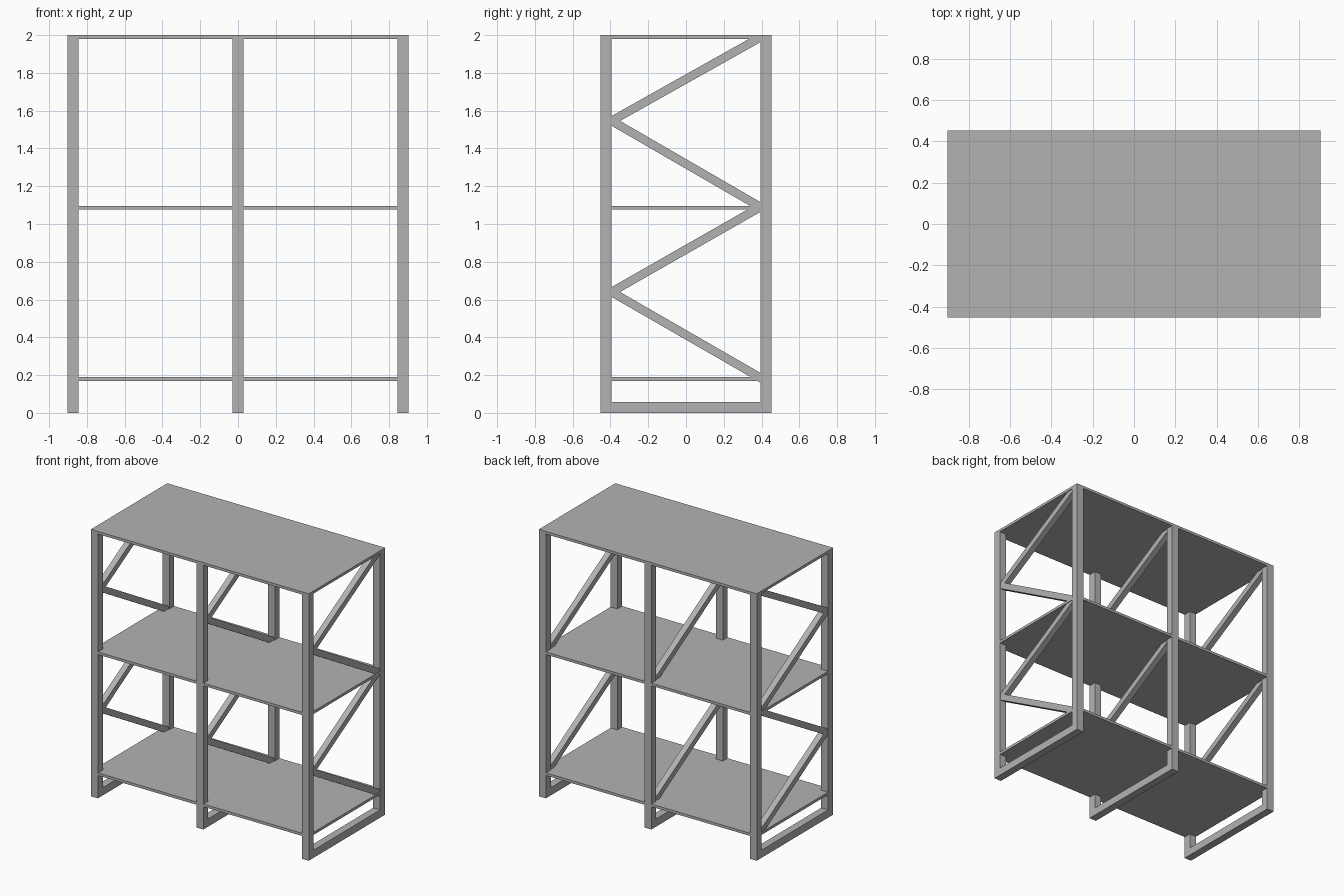
import bpy
from math import atan2, hypot
from mathutils import Matrix, Vector

cube = bpy.data.objects.get("Cube")
if cube:
    bpy.data.objects.remove(cube, do_unlink=True)

# Overall sizes
HALF_X, HALF_Y, HEIGHT = 0.903, 0.452, 2.0
POST, BRACE, DECK = 0.058, 0.045, 0.02
INNER_Y = HALF_Y - POST

steel = bpy.data.materials.new("grey steel")
steel.use_nodes = True
GREY = (0.45, 0.45, 0.45, 1)
steel.diffuse_color = GREY
steel.node_tree.nodes["Principled BSDF"].inputs["Base Color"].default_value = GREY


def add_mesh(name, verts, faces):
    mesh = bpy.data.meshes.new(name)
    mesh.from_pydata(verts, [], faces)
    mesh.materials.append(steel)
    obj = bpy.data.objects.new(name, mesh)
    bpy.context.collection.objects.link(obj)
    return obj


def prism(name, profile, x, width):
    """Extrude a counter-clockwise (y, z) outline along x, centred on x."""
    n = len(profile)
    verts = [(x + s * width / 2, y, z) for s in (-1, 1) for y, z in profile]
    faces = [tuple(reversed(range(n))), tuple(range(n, 2 * n))]
    faces += [(i, (i + 1) % n, n + (i + 1) % n, n + i) for i in range(n)]
    return add_mesh(name, verts, faces)


def beam(name, x, width, y0, y1, z0, z1):
    return prism(name, [(y0, z0), (y1, z0), (y1, z1), (y0, z1)], x, width)


def brace(name, x, front_z, back_z):
    """Diagonal with ends cut upright against the posts."""
    rise = back_z - front_z
    half = BRACE / 2 * hypot(2 * INNER_Y, rise) / (2 * INNER_Y)
    low_back, high_back = back_z - half, back_z + half
    outline = [(-INNER_Y, front_z - half), (INNER_Y, low_back)]
    # Trim the top end flat where it meets the underside of the top shelf
    roof = HEIGHT - DECK
    if high_back > roof:
        y_cut = INNER_Y - (high_back - roof) / rise * 2 * INNER_Y
        outline += [(INNER_Y, roof), (y_cut, roof)]
    else:
        outline.append((INNER_Y, high_back))
    outline.append((-INNER_Y, front_z + half))
    return prism(name, outline, x, BRACE)


# Three upright frames: posts, foot rail and zigzag braces
zigzag = [0.186, 0.64, 1.09, 1.546, 1.988]
for side, x in (("right", POST / 2 - HALF_X), ("middle", 0), ("left", HALF_X - POST / 2)):
    beam(f"{side}_front_post", x, POST, -HALF_Y, -INNER_Y, 0, HEIGHT - DECK)
    beam(f"{side}_back_post", x, POST, INNER_Y, HALF_Y, 0, HEIGHT - DECK)
    beam(f"{side}_foot_rail", x, POST, -INNER_Y, INNER_Y, 0, POST)
    for i, (low, high) in enumerate(zip(zigzag, zigzag[1:])):
        front_z, back_z = (high, low) if i % 2 == 0 else (low, high)
        brace(f"{side}_brace_{i + 1}", x, front_z, back_z)

# Shelves: the lower two sit just inside the posts, the top one caps them
for name, top, inset in (("bottom_shelf", 0.19, 0.002), ("middle_shelf", 1.096, 0.002),
                         ("top_shelf", HEIGHT, 0)):
    y = HALF_Y - inset
    beam(name, 0, 2 * (HALF_X - inset), -y, y, top - DECK, top)
